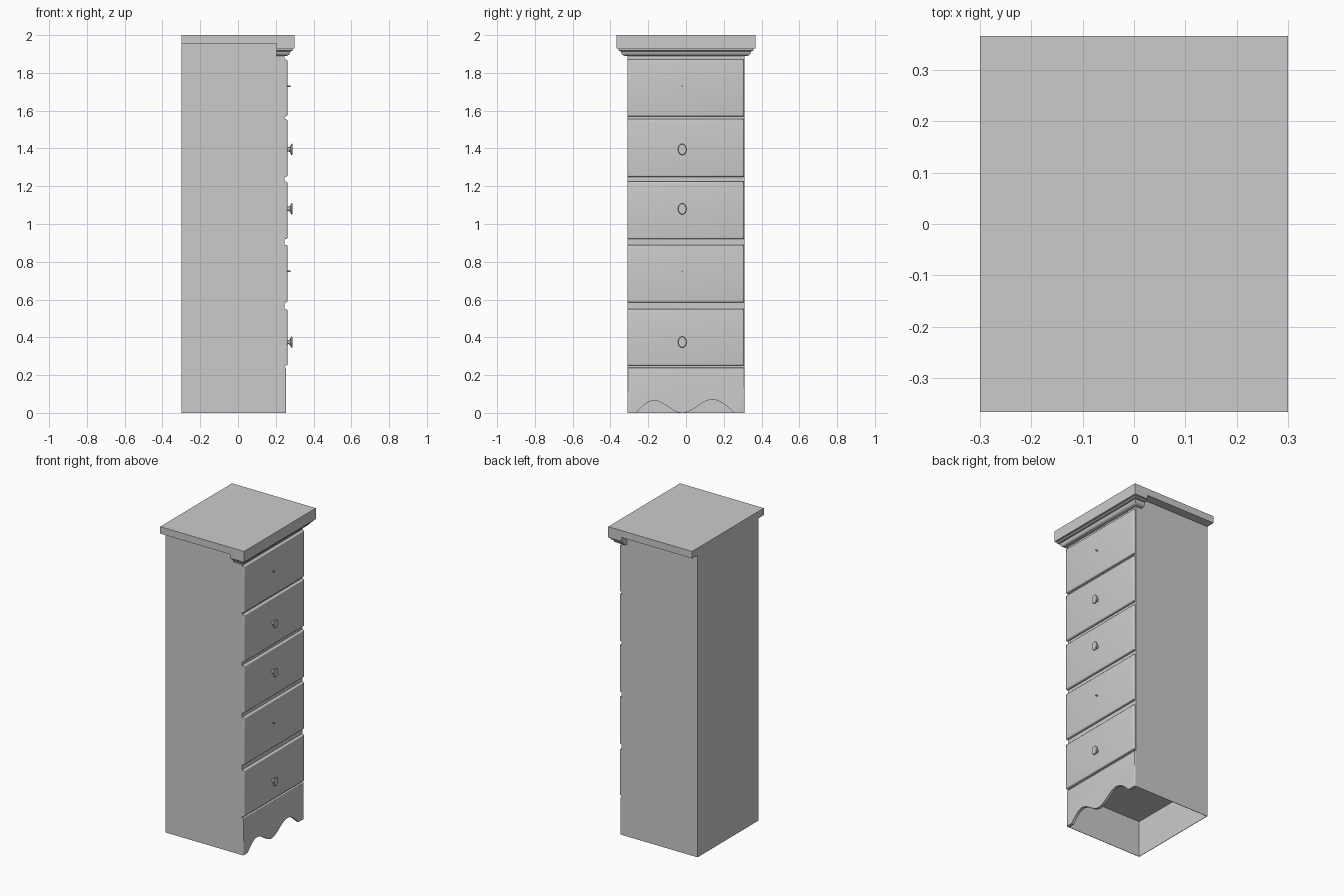
import bpy, bmesh, math

cube = bpy.data.objects.get("Cube")
if cube:
    bpy.data.objects.remove(cube, do_unlink=True)

GREY = (0.6, 0.6, 0.6, 1)
grey = bpy.data.materials.new("plain grey")
grey.use_nodes = True
grey.diffuse_color = GREY
grey.node_tree.nodes["Principled BSDF"].inputs["Base Color"].default_value = GREY


def finish(name, bm, angle=35):
    bmesh.ops.recalc_face_normals(bm, faces=bm.faces)
    mesh = bpy.data.meshes.new(name)
    bm.to_mesh(mesh)
    bm.free()
    obj = bpy.data.objects.new(name, mesh)
    bpy.context.collection.objects.link(obj)
    mesh.materials.append(grey)
    bpy.ops.object.select_all(action="DESELECT")
    obj.select_set(True)
    bpy.context.view_layer.objects.active = obj
    bpy.ops.object.shade_smooth_by_angle(angle=math.radians(angle))
    return obj


def loft(rings):
    """Skin matching point rings and cap both ends."""
    bm = bmesh.new()
    rows = [[bm.verts.new(p) for p in ring] for ring in rings]
    n = len(rows[0])
    for a, b in zip(rows, rows[1:]):
        for i in range(n):
            j = (i + 1) % n
            bm.faces.new((a[i], a[j], b[j], b[i]))
    bm.faces.new(rows[0][::-1])
    bm.faces.new(rows[-1])
    return bm


def rect(x0, x1, y0, y1, z):
    return [(x0, y0, z), (x1, y0, z), (x1, y1, z), (x0, y1, z)]


def box(x0, x1, y0, y1, z0, z1):
    return loft([rect(x0, x1, y0, y1, z0), rect(x0, x1, y0, y1, z1)])


def round_front(bm, x, width, keep=lambda edge: True):
    edges = [e for e in bm.edges
             if all(abs(v.co.x - x) < 1e-4 for v in e.verts) and keep(e)]
    bmesh.ops.bevel(bm, geom=edges, offset=width, segments=4,
                    profile=0.5, affect="EDGES")


BACK, FACE, SIDE, LIP = -0.30, 0.245, 0.31, 0.367
CARCASS_TOP, FLOOR, WALL = 1.955, 0.235, 0.003

# Side and back panels, open at the front and below
plan = [(FACE, -SIDE), (FACE, -SIDE + WALL), (BACK + WALL, -SIDE + WALL),
        (BACK + WALL, SIDE - WALL), (FACE, SIDE - WALL), (FACE, SIDE),
        (BACK, SIDE), (BACK, -SIDE)]
finish("side_and_back_panels",
       loft([[(x, y, z) for x, y in plan] for z in (0, CARCASS_TOP)]))

# Cabinet core behind the drawers, with the raised floor
finish("cabinet_core", box(BACK + WALL, FACE, -SIDE + WALL, SIDE - WALL,
                           FLOOR, CARCASS_TOP))

# Top slab, flush at the back
finish("top_slab", box(BACK, 0.30, -LIP, LIP, CARCASS_TOP, 2.0))

# Crown moulding along the front, tapering in rounded steps
profile = [(1.89, 0.045), (1.892, 0.036), (1.897, 0.029), (1.905, 0.024),
           (1.914, 0.022), (1.916, 0.013), (1.922, 0.009), (1.929, 0.012),
           (1.93, 0), (CARCASS_TOP, 0)]
finish("crown_moulding", loft([
    rect(0.205, 0.30 - inset, inset - LIP, LIP - inset, z)
    for z, inset in profile]))


# Scalloped apron
def arch(outer, peak, inner, height, steps=12):
    pts = []
    for i in range(steps):
        t = i / steps
        pts.append((outer + (peak - outer) * t,
                    height * math.sin(t * math.pi / 2)))
    for i in range(steps + 1):
        t = i / steps
        pts.append((peak + (inner - peak) * t,
                    height * (1 + math.cos(t * math.pi)) / 2))
    return pts


left_arch = arch(-0.265, -0.17, -0.02, 0.065)
right_arch = arch(0.255, 0.14, -0.02, 0.07)[::-1]
outline = ([(-SIDE, 0)] + left_arch + right_arch[1:]
           + [(SIDE, 0), (SIDE, 0.24), (-SIDE, 0.24)])
apron = loft([[(x, y, z) for y, z in outline] for x in (0.237, 0.255)])
round_front(apron, 0.255, 0.006, lambda e: all(
    abs(v.co.y) > SIDE - 1e-4 for v in e.verts))
finish("scalloped_apron", apron)

# Drawer fronts with rounded edges
DRAWERS = [(0.25, 0.55), (0.585, 0.89), (0.92, 1.225),
           (1.25, 1.555), (1.57, 1.87)]
for n, (low, high) in enumerate(DRAWERS, 1):
    front = box(0.24, 0.262, -SIDE, 0.306, low, high)
    round_front(front, 0.262, 0.009)
    finish(f"drawer_front_{n}", front)


# Oval knobs, and plain pins on two drawers
def knob(name, z, rings, sides=20):
    angles = [2 * math.pi * i / sides for i in range(sides)]
    finish(name, loft([[(x, -0.02 + 0.75 * r * math.cos(a),
                         z + r * math.sin(a)) for a in angles]
                       for x, r in rings]))


for n, z in enumerate((0.375, 1.08, 1.395), 1):
    knob(f"oval_knob_{n}", z, [(0.255, 0.014), (0.268, 0.011), (0.276, 0.016),
                               (0.281, 0.029), (0.285, 0.030), (0.288, 0.027)])
for n, z in enumerate((0.75, 1.73), 1):
    knob(f"small_pin_{n}", z, [(0.255, 0.004), (0.277, 0.004)])
